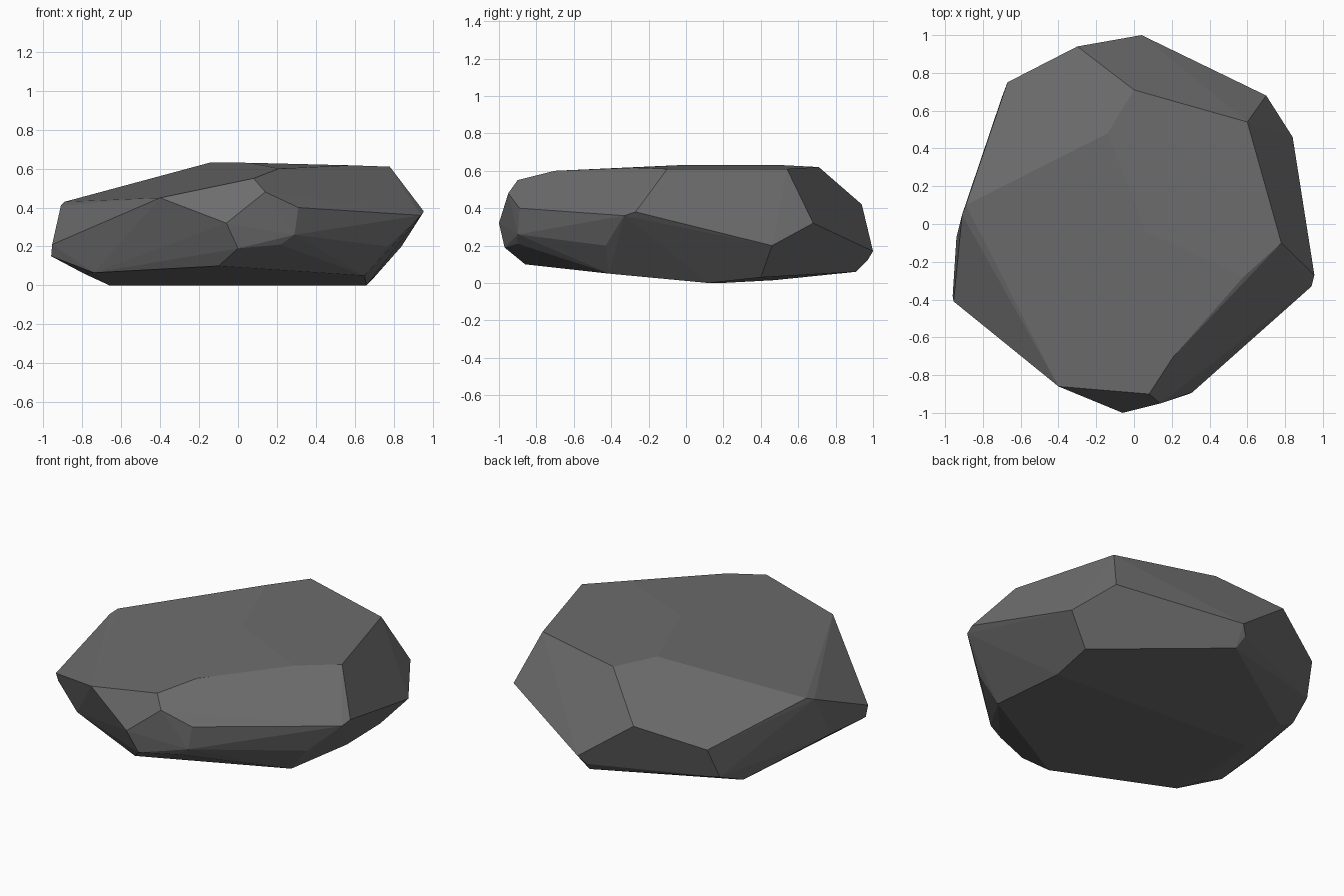
import bpy, bmesh, math

# One flat stone grey
grey = bpy.data.materials.new("stone grey")
grey.diffuse_color = (0.15, 0.15, 0.15, 1.0)

# Corner points of the chipped stone, by height band
top_corners = [
    (-0.14, 0.48, 0.632), (0.06, -0.04, 0.63), (0.58, -0.28, 0.617),
    (0.78, -0.10, 0.61), (0.60, 0.54, 0.61), (0.00, 0.71, 0.62),
    (0.21, -0.70, 0.60), (0.08, -0.90, 0.55), (-0.40, -0.86, 0.45),
    (-0.89, 0.10, 0.43), (-0.30, 0.94, 0.42)]
middle_corners = [
    (0.14, -0.95, 0.48), (-0.06, -1.00, 0.32), (0.31, -0.89, 0.40),
    (0.29, -0.90, 0.26), (0.94, -0.33, 0.36), (0.955, -0.27, 0.38),
    (0.70, 0.68, 0.32), (-0.67, 0.75, 0.30), (-0.91, 0.05, 0.41),
    (-0.955, -0.41, 0.21)]
lower_corners = [
    (0.22, -0.90, 0.21), (0.00, -0.97, 0.19), (0.77, -0.43, 0.20),
    (0.84, 0.46, 0.20), (0.04, 1.00, 0.17), (0.00, 0.97, 0.12),
    (-0.70, 0.67, 0.11), (-0.94, -0.07, 0.16), (-0.96, -0.38, 0.15)]
base_corners = [
    (-0.10, -0.86, 0.10), (0.65, -0.41, 0.05), (0.69, 0.40, 0.03),
    (0.02, 0.91, 0.06), (-0.67, 0.47, 0.015), (-0.74, 0.50, 0.04),
    (-0.79, -0.35, 0.06), (-0.74, -0.51, 0.065),
    (0.66, 0.12, 0.0), (-0.66, 0.19, 0.0)]

# Wrap the corners in a convex shell and merge nearly flat triangles
bm = bmesh.new()
for p in top_corners + middle_corners + lower_corners + base_corners:
    bm.verts.new(p)
hull = bmesh.ops.convex_hull(bm, input=bm.verts[:])
loose = [v for v in bm.verts if not v.link_faces]
bmesh.ops.delete(bm, geom=loose, context='VERTS')
bmesh.ops.dissolve_limit(bm, angle_limit=math.radians(2.5),
                         verts=bm.verts[:], edges=bm.edges[:])
bmesh.ops.recalc_face_normals(bm, faces=bm.faces[:])

# The stone, flat shaded
mesh = bpy.data.meshes.new("stone")
bm.to_mesh(mesh)
bm.free()
mesh.materials.append(grey)
stone = bpy.data.objects.new("stone", mesh)
bpy.context.collection.objects.link(stone)
